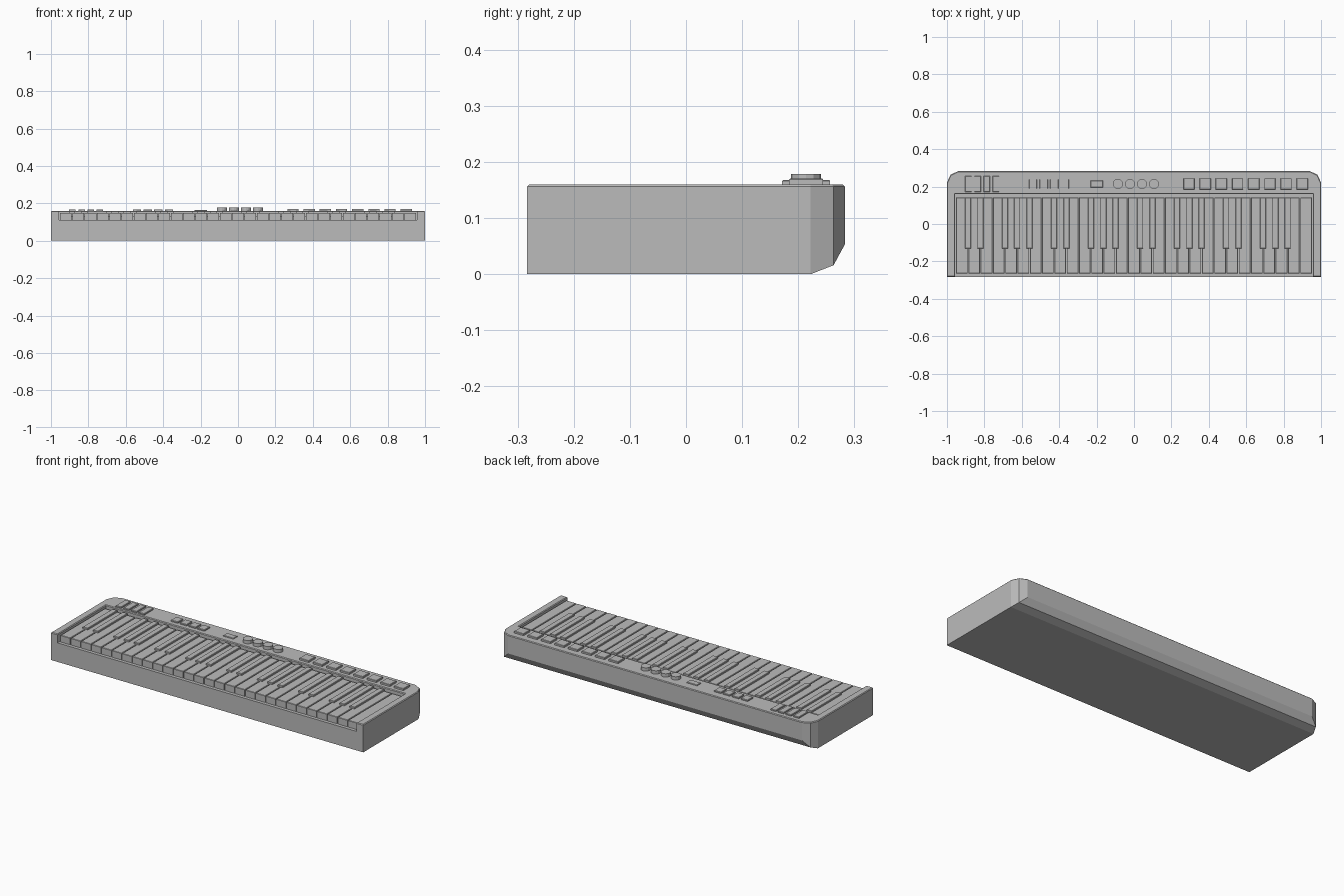
import bpy, bmesh
from mathutils import Vector

cube = bpy.data.objects.get("Cube")
if cube:
    bpy.data.objects.remove(cube, do_unlink=True)

grey = bpy.data.materials.new("plain_grey")
grey.use_nodes = True
grey.diffuse_color = (0.5, 0.5, 0.5, 1)
grey.node_tree.nodes["Principled BSDF"].inputs["Base Color"].default_value = (0.5, 0.5, 0.5, 1)


def add_object(name, bm):
    mesh = bpy.data.meshes.new(name)
    bmesh.ops.recalc_face_normals(bm, faces=bm.faces[:])
    bm.to_mesh(mesh)
    bm.free()
    mesh.materials.append(grey)
    ob = bpy.data.objects.new(name, mesh)
    bpy.context.collection.objects.link(ob)
    return ob


def bevel_top(bm, z, width):
    edges = [e for e in bm.edges if all(abs(v.co.z - z) < 1e-4 for v in e.verts)]
    bmesh.ops.bevel(bm, geom=edges, offset=width, segments=1, affect='EDGES')


def box(name, x, y, z, bevel=0.0):
    """Box from (low, high) pairs, with an optional chamfer round the top."""
    bm = bmesh.new()
    bmesh.ops.create_cube(bm, size=1)
    for v in bm.verts:
        v.co = [pair[int(c > 0)] for pair, c in zip((x, y, z), v.co)]
    if bevel:
        bevel_top(bm, z[1], bevel)
    return add_object(name, bm)


# Case: extruded outline with clipped rear corners
TOP, FLOOR, BACK = 0.16, 0.11, 0.283
half = [(1, -BACK), (1, 0.222), (0.981, 0.263), (0.94, BACK)]
outline = half + [(-x, y) for x, y in reversed(half)]
bm = bmesh.new()
face = bm.faces.new([bm.verts.new((x, y, 0)) for x, y in outline])
new = bmesh.ops.extrude_face_region(bm, geom=[face])["geom"]
bmesh.ops.translate(bm, vec=(0, 0, TOP), verts=[g for g in new if isinstance(g, bmesh.types.BMVert)])
bmesh.ops.recalc_face_normals(bm, faces=bm.faces[:])

# Two-step chamfer along the lower rear edge
steps = [(0.222, 0), (0.263, 0.016), (BACK, 0.053)]
for (y0, z0), (y1, z1) in zip(steps, steps[1:]):
    bmesh.ops.bisect_plane(bm, geom=bm.verts[:] + bm.edges[:] + bm.faces[:], dist=1e-6,
                           plane_co=(0, y0, z0), plane_no=Vector((0, z1 - z0, y0 - y1)), clear_outer=True)
    bmesh.ops.holes_fill(bm, edges=[e for e in bm.edges if e.is_boundary])
case = add_object("case", bm)

# Recess for the keys, open at the front
cutter = box("recess_cutter", (-0.957, 0.957), (-0.4, 0.16), (FLOOR, 0.3))
cutter.hide_render = True
cut = case.modifiers.new("recess", 'BOOLEAN')
cut.object, cut.operation, cut.solver = cutter, 'DIFFERENCE', 'EXACT'
bpy.context.view_layer.objects.active = case
bpy.ops.object.modifier_apply(modifier=cut.name)
bpy.data.objects.remove(cutter, do_unlink=True)
bm = bmesh.new()
bm.from_mesh(case.data)
bevel_top(bm, TOP, 0.004)
bm.to_mesh(case.data)
bm.free()

# Keys: four octaves plus one white key
WHITE, START, KEY_BACK = 29, -0.953, 0.142
pitch = -2 * START / WHITE
for k in range(WHITE):
    x = START + k * pitch
    box(f"white_key_{k + 1}", (x + 0.002, x + pitch - 0.002), (-0.264, KEY_BACK), (FLOOR, 0.149), 0.002)
    if k % 7 in (1, 2, 4, 5, 6):
        box(f"black_key_{k}", (x - 0.016, x + 0.016), (-0.13, KEY_BACK), (0.13, 0.159), 0.002)


# Control panel buttons
def button_row(name, count, first, spacing, width, depth, top):
    for i in range(count):
        x = first + i * spacing
        box(f"{name}_{i + 1}", (x - width / 2, x + width / 2),
            (0.214 - depth / 2, 0.214 + depth / 2), (TOP - 0.01, top), 0.002)


button_row("slim_button", 4, -0.885, 0.049, 0.035, 0.086, 0.168)
button_row("small_button", 4, -0.54, 0.057, 0.044, 0.05, 0.168)
button_row("centre_button", 1, -0.2, 0, 0.066, 0.036, 0.165)
button_row("pad", 8, 0.294, 0.0865, 0.06, 0.06, 0.171)

# Knobs
for i in range(4):
    bm = bmesh.new()
    bmesh.ops.create_cone(bm, cap_ends=True, segments=12, radius1=0.027, radius2=0.027, depth=0.029)
    bmesh.ops.translate(bm, vec=(-0.086 + i * 0.0643, 0.214, 0.1645), verts=bm.verts[:])
    add_object(f"knob_{i + 1}", bm)
